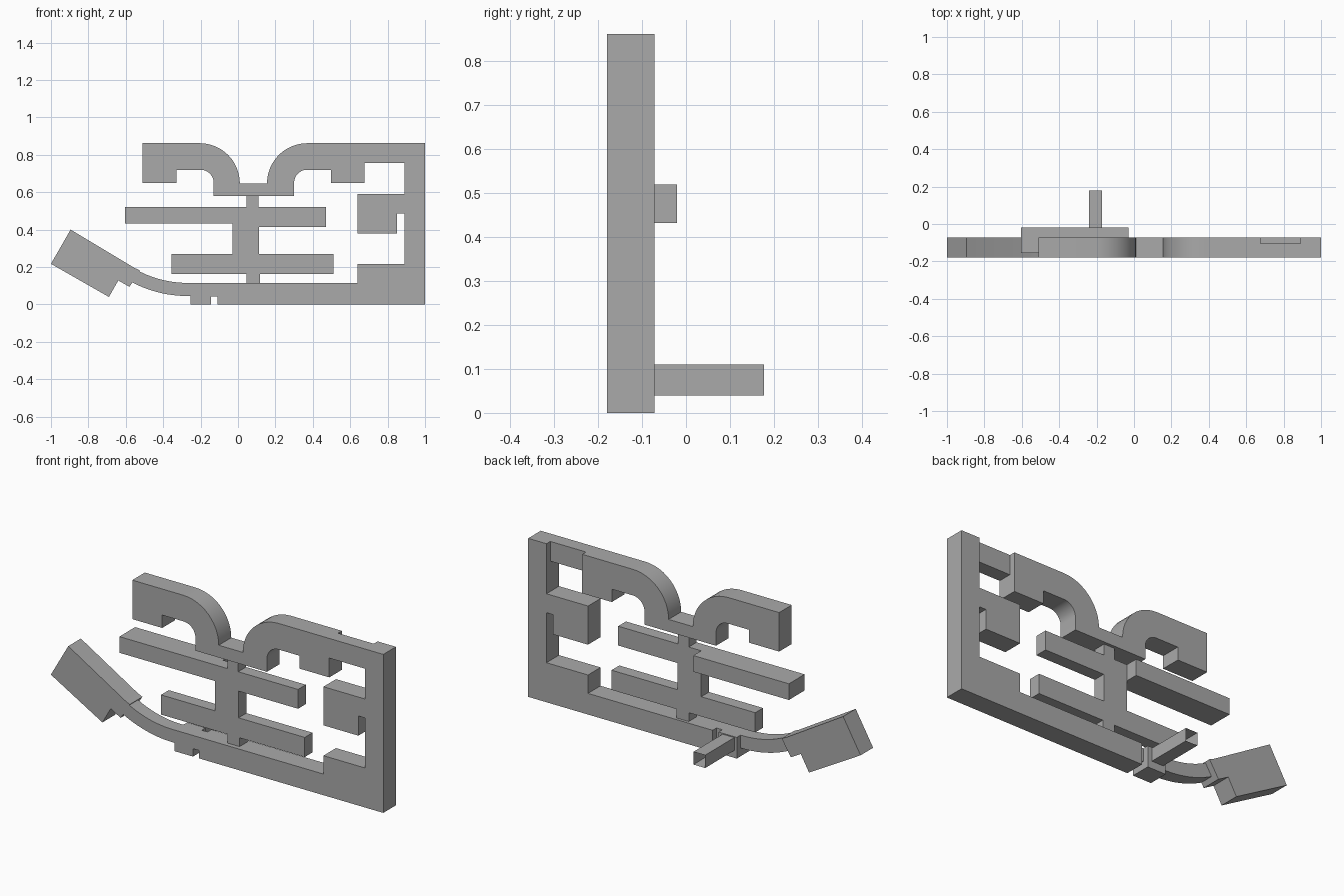
import bpy, bmesh
from math import sin, cos, radians

if "Cube" in bpy.data.objects:
    bpy.data.objects.remove(bpy.data.objects["Cube"], do_unlink=True)

grey = bpy.data.materials.new("plain grey")
grey.use_nodes = True
colour = (0.4, 0.4, 0.4, 1)
grey.diffuse_color = colour
grey.node_tree.nodes["Principled BSDF"].inputs["Base Color"].default_value = colour

FRONT, BACK, RECESS = -0.18, -0.072, -0.105
STEM_FRONT, STEM_BACK = -0.155, -0.088


def arc(cx, cz, r, start, end, steps=12):
    """Points along an arc in the x-z plane, angles in degrees."""
    angles = [radians(start + (end - start) * i / steps) for i in range(steps + 1)]
    return [(cx + r * cos(a), cz + r * sin(a)) for a in angles]


def finish(name, bm):
    bmesh.ops.recalc_face_normals(bm, faces=bm.faces)
    mesh = bpy.data.meshes.new(name)
    bm.to_mesh(mesh)
    bm.free()
    mesh.materials.append(grey)
    obj = bpy.data.objects.new(name, mesh)
    bpy.context.collection.objects.link(obj)
    bpy.ops.object.select_all(action='DESELECT')
    obj.select_set(True)
    bpy.context.view_layer.objects.active = obj
    bpy.ops.object.shade_smooth_by_angle(angle=radians(25))
    return obj


def plate(name, outline, front=FRONT, back=BACK):
    """Extrude an x-z outline from front to back."""
    bm = bmesh.new()
    face = bm.faces.new([bm.verts.new((x, front, z)) for x, z in outline])
    new = bmesh.ops.extrude_face_region(bm, geom=[face])["geom"]
    verts = [v for v in new if isinstance(v, bmesh.types.BMVert)]
    bmesh.ops.translate(bm, verts=verts, vec=(0, back - front, 0))
    return finish(name, bm)


def bar(name, x0, x1, z0, z1, front=FRONT, back=BACK):
    return plate(name, [(x0, z0), (x1, z0), (x1, z1), (x0, z1)], front, back)


# Twin hooks joined by a low bridge
hooks = [(-0.51, 0.65), (-0.33, 0.65), (-0.33, 0.72)]
hooks += arc(-0.2, 0.65, 0.07, 90, 0)
hooks += [(-0.13, 0.58), (0.3, 0.58)]
hooks += arc(0.37, 0.65, 0.07, 180, 90)
hooks += [(0.497, 0.72), (0.497, 0.65), (0.675, 0.65), (0.675, 0.862)]
hooks += arc(0.37, 0.647, 0.215, 90, 180)
hooks += arc(-0.205, 0.647, 0.215, 0, 90)
hooks += [(-0.51, 0.862)]
plate("twin_hooks", hooks)
bar("top_link", 0.675, 0.89, 0.755, 0.862, FRONT, RECESS)

# Side post with notched block, corner step and base rail
plate("side_frame", [
    (-0.11, 0), (1, 0), (1, 0.862), (0.89, 0.862), (0.89, 0.59), (0.64, 0.59),
    (0.64, 0.38), (0.85, 0.38), (0.85, 0.487), (0.89, 0.487), (0.89, 0.215),
    (0.64, 0.215), (0.64, 0.115), (-0.11, 0.115)])

# Base foot, thin neck and hollow peg
bar("rail_neck", -0.145, -0.11, 0.043, 0.115, FRONT, RECESS)
bar("base_foot", -0.255, -0.145, 0, 0.115)
bm = bmesh.new()
bmesh.ops.create_cube(bm, size=1)
for v in bm.verts:
    v.co = (-0.205 + v.co.x * 0.07, 0.053 + v.co.y * 0.25, 0.075 + v.co.z * 0.07)
bm.normal_update()
end = max(bm.faces, key=lambda f: f.calc_center_median().y)
bmesh.ops.inset_region(bm, faces=[end], thickness=0.012)
bmesh.ops.translate(bm, verts=end.verts, vec=(0, -0.24, 0))
finish("hollow_peg", bm)

# Curved thin arm leading to the tilted tail block
arm = arc(-0.27, 0.681, 0.566, 240, 270) + [(-0.25, 0.115), (-0.25, 0.045)]
arm += arc(-0.27, 0.681, 0.636, 270, 241)
plate("curved_arm", arm, FRONT, RECESS)
plate("tail_block", [
    (-1, 0.217), (-0.69, 0.04), (-0.64, 0.128), (-0.58, 0.094),
    (-0.525, 0.182), (-0.553, 0.195), (-0.895, 0.4)])

# Central stem with crossbars
for name, x0, x1, z0, z1 in [
        ("stem_foot", 0.045, 0.118, 0.115, 0.163),
        ("lower_crossbar", -0.355, 0.51, 0.163, 0.27),
        ("stem", -0.03, 0.112, 0.27, 0.415),
        ("upper_crossbar", -0.03, 0.47, 0.415, 0.52),
        ("stem_top", 0.045, 0.11, 0.52, 0.58)]:
    bar(name, x0, x1, z0, z1, STEM_FRONT, STEM_BACK)
bar("long_side_bar", -0.605, -0.03, 0.432, 0.52, STEM_FRONT, -0.02)
